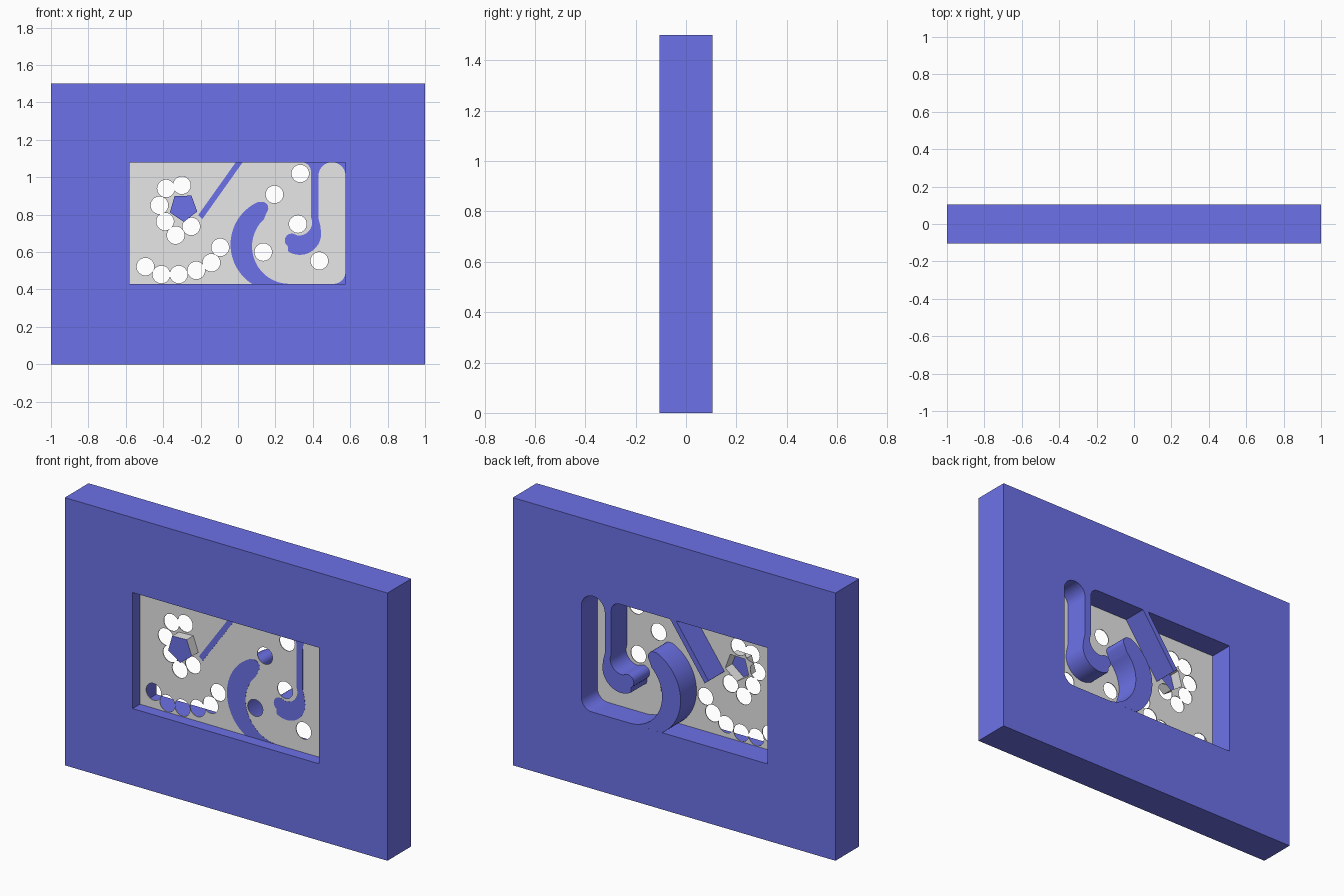
import bpy, bmesh, math

if "Cube" in bpy.data.objects:
    bpy.data.objects.remove(bpy.data.objects["Cube"])


def mat(name, col):
    m = bpy.data.materials.new(name)
    m.diffuse_color = (*col, 1)
    m.use_nodes = True
    m.node_tree.nodes["Principled BSDF"].inputs["Base Color"].default_value = m.diffuse_color
    return m


BLUE = mat("blue", (0.152, 0.167, 0.8))
GRAY = mat("light gray", (0.8, 0.8, 0.8))
FRONT, BACK, PLATE = -0.105, 0.105, -0.04
L, R, B, T = -0.58, 0.575, 0.43, 1.08   # window limits


def arc(cx, cz, r, a0, a1, n=12):
    return [(cx + r * math.cos(math.radians(a0 + (a1 - a0) * i / n)),
             cz + r * math.sin(math.radians(a0 + (a1 - a0) * i / n))) for i in range(n + 1)]


def rect(x0, x1, z0, z1):
    return [(x0, z0), (x1, z0), (x1, z1), (x0, z1)]


def prism(name, profiles, y0, y1, material):
    """Extrude x-z outlines from y0 to y1."""
    bm = bmesh.new()
    for pts in profiles:
        a = [bm.verts.new((x, y0, z)) for x, z in pts]
        b = [bm.verts.new((x, y1, z)) for x, z in pts]
        bm.faces.new(a)
        bm.faces.new(b[::-1])
        for i in range(len(pts)):
            j = (i + 1) % len(pts)
            bm.faces.new((a[j], a[i], b[i], b[j]))
    bmesh.ops.recalc_face_normals(bm, faces=bm.faces)
    me = bpy.data.meshes.new(name)
    bm.to_mesh(me)
    bm.free()
    me.materials.append(material)
    ob = bpy.data.objects.new(name, me)
    bpy.context.collection.objects.link(ob)
    return ob


def smooth(ob):
    bpy.ops.object.select_all(action='DESELECT')
    ob.select_set(True)
    bpy.context.view_layer.objects.active = ob
    bpy.ops.object.shade_smooth_by_angle(angle=math.radians(30))


def cut(ob, cutter):
    m = ob.modifiers.new("cut", 'BOOLEAN')
    m.operation, m.solver, m.object, m.use_self = 'DIFFERENCE', 'EXACT', cutter, True
    bpy.context.view_layer.objects.active = ob
    bpy.ops.object.modifier_apply(modifier="cut")
    bpy.data.objects.remove(cutter)


# Outer frame with window
frame = prism("frame", [rect(-1, 1, 0, 1.5)], FRONT, BACK, BLUE)
cut(frame, prism("window_cutter", [rect(L, R, B, T)], -1, 1, BLUE))

# Thin panel with round holes and a pentagon opening
holes = [(-.385, .94), (-.3, .957), (-.42, .85), (-.39, .763), (-.333, .69), (-.25, .737),
         (-.095, .625), (-.142, .543), (-.223, .502), (-.317, .48), (-.41, .48), (-.495, .522),
         (.135, .6), (.195, .908), (.333, 1.02), (.32, .75), (.435, .553)]
pent = arc(-.292, .838, .077, -16, 272, 4)
panel = prism("panel", [rect(L, R, B, T)], PLATE, PLATE + 0.004, GRAY)
for x, z in holes:
    cut(panel, prism("hole_cutter", [arc(x, z, .047, 0, 348.75, 31)], -.2, .2, GRAY))
cut(panel, prism("pentagon_cutter", [pent], -.2, .2, GRAY))

# Hollow pentagon boss: blue cap, gray sides, open at the back
boss = prism("pentagon_boss", [pent], -.098, PLATE + 0.004, BLUE)
boss.data.materials.append(GRAY)
bm = bmesh.new()
bm.from_mesh(boss.data)
for f in list(bm.faces):
    if f.normal.y > 0.9:
        bm.faces.remove(f)
    elif abs(f.normal.y) < 0.5:
        f.material_index = 1
bm.to_mesh(boss.data)
bm.free()

# Ribs run from just before the panel to the back face
Y0 = PLATE - 0.001
prism("slanted_rib", [[(-.012, T), (-.213, .797), (-.19, .777), (.025, T)]], Y0, BACK, BLUE)

curve = (arc(.21, .64, .25, 237, 114, 24) + arc(.128, .835, .034, 100, -40, 8)
         + arc(.275, .63, .2, 133, 270, 24))
smooth(prism("curved_rib", [curve], Y0, BACK, BLUE))

hook = ([(.43, T), (.39, T), (.39, .79)] + arc(.325, .76, .072, 0, -95, 10)
        + arc(.287, .662, .037, 60, 235, 10) + arc(.33, .7, .115, 238, 360, 16)
        + [(.44, .74), (.43, .78)])
smooth(prism("hook_rib", [hook], Y0, BACK, BLUE))

# Rounded corner fillers
corners = [[(R, T)] + arc(R - .0725, T - .0725, .0725, 0, 90),
           [(.43, T)] + arc(.5025, T - .0725, .0725, 90, 180),
           [(.39, T)] + arc(.34, T - .05, .05, 0, 90),
           [(R, B)] + arc(R - .065, B + .065, .065, 270, 360)]
smooth(prism("corner_fillets", corners, Y0, BACK, BLUE))
